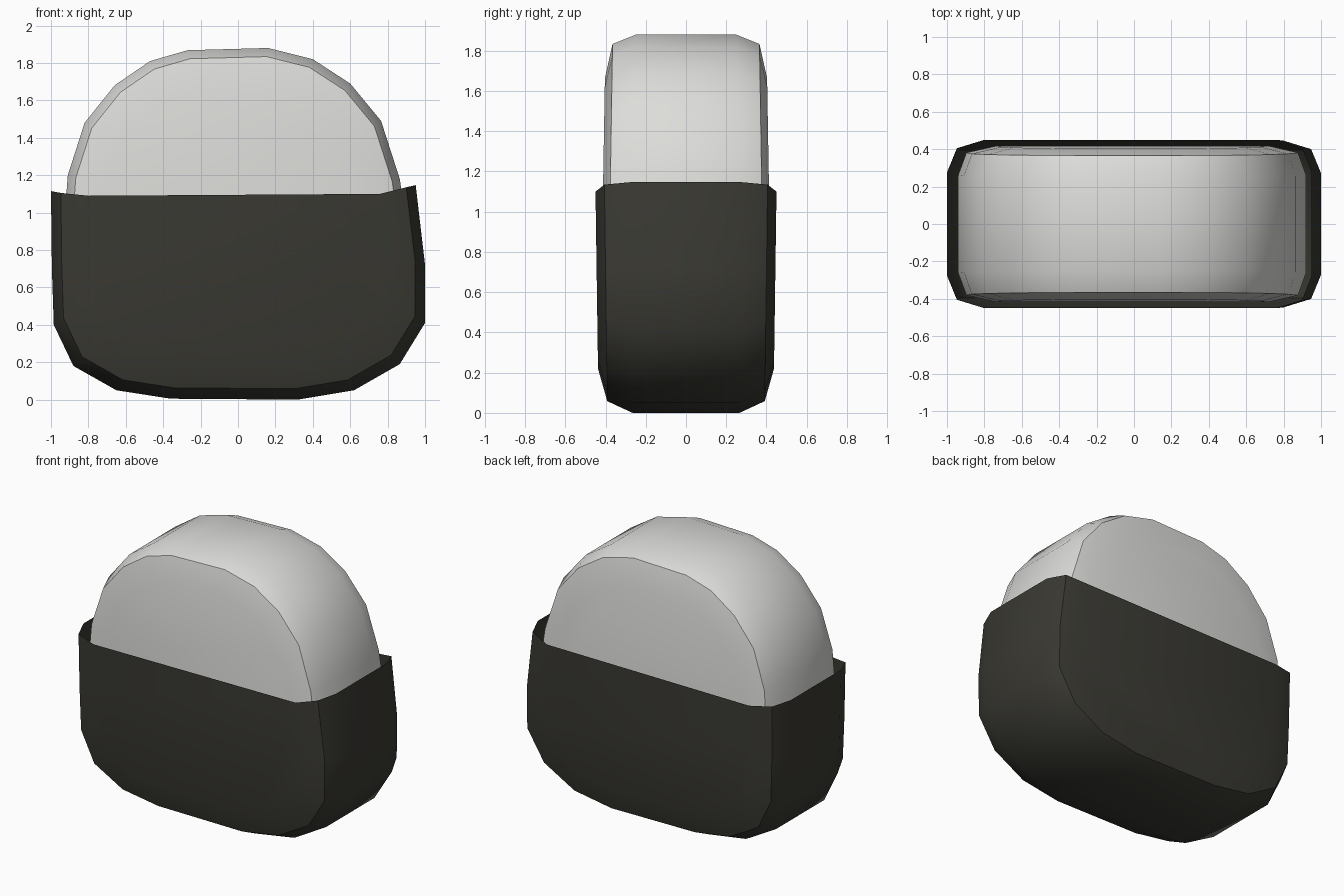
import bpy, bmesh

if "Cube" in bpy.data.objects:
    bpy.data.objects.remove(bpy.data.objects["Cube"])


def material(name, rgb):
    m = bpy.data.materials.new(name)
    m.diffuse_color = (*rgb, 1)
    m.use_nodes = True
    m.node_tree.nodes["Principled BSDF"].inputs["Base Color"].default_value = m.diffuse_color
    return m


def pillow(name, outline, rings, centre_z, depth_at, end_drop, mat, floor=False):
    """Loft one x/z outline through y; rings are (y, scale), mirrored front/back.
    end_drop gives the fixed z of the two outline ends for every ring."""
    bm = bmesh.new()
    order = [(-y, s, i) for i, (y, s) in reversed(list(enumerate(rings)))]
    order += [(y, s, i) for i, (y, s) in enumerate(rings)]
    loops = []
    for y, s, i in order:
        loop = []
        for k, (x, z) in enumerate(outline):
            z2 = centre_z + (z - centre_z) * s
            if k == 0:
                z2 = end_drop[0][i]
            elif k == len(outline) - 1:
                z2 = end_drop[1][i]
            loop.append(bm.verts.new((x * s, y * depth_at(z2), z2)))
        loops.append(loop)
    for a, b in zip(loops, loops[1:]):
        n = len(a)
        for k in range(n if floor else n - 1):
            j = (k + 1) % n
            bm.faces.new((a[k], a[j], b[j], b[k]))
    # front and back faces
    bm.faces.new(loops[0])
    bm.faces.new(loops[-1])
    bmesh.ops.recalc_face_normals(bm, faces=bm.faces)
    # open shells: make sure the underside points down
    low = min(bm.faces, key=lambda f: f.calc_center_median().z)
    if low.normal.z > 0:
        bmesh.ops.reverse_faces(bm, faces=bm.faces)
    me = bpy.data.meshes.new(name)
    bm.to_mesh(me)
    bm.free()
    me.materials.append(mat)
    ob = bpy.data.objects.new(name, me)
    bpy.context.collection.objects.link(ob)
    bpy.ops.object.select_all(action='DESELECT')
    ob.select_set(True)
    bpy.context.view_layer.objects.active = ob
    bpy.ops.object.shade_smooth_by_angle(angle=0.72)
    return ob


dark = material("dark olive grey", (0.042, 0.041, 0.033))
pale = material("pale grey", (0.72, 0.72, 0.70))

# open-topped lower cup
cup = [(-1.0, 1.115), (-0.995, 0.70), (-0.985, 0.40), (-0.88, 0.18), (-0.65, 0.05),
       (-0.36, 0.005), (0.32, 0.0), (0.62, 0.05), (0.865, 0.19), (1.0, 0.41),
       (1.0, 0.72), (0.95, 1.147)]
pillow("lower_cup", cup, [(0.275, 1), (0.405, 0.947), (0.45, 0.80)], 1.1,
       lambda z: 0.965 + 0.035 * z / 1.1,
       ((1.115, 1.105, 1.09), (1.147, 1.135, 1.10)), dark)

# rounded dome sitting inside the cup
dome = [(-0.94, 0.80), (-0.91, 1.20), (-0.82, 1.48), (-0.66, 1.68), (-0.47, 1.81),
        (-0.27, 1.868), (0.16, 1.88), (0.40, 1.82), (0.60, 1.69), (0.765, 1.49),
        (0.865, 1.18), (0.92, 0.80)]
pillow("upper_dome", dome, [(0.25, 1), (0.365, 0.953), (0.40, 0.78)], 0.9,
       lambda z: 1 + 0.03 * (1.85 - z) / 0.7,
       ((0.8, 0.8, 0.8), (0.8, 0.8, 0.8)), pale, floor=True)
